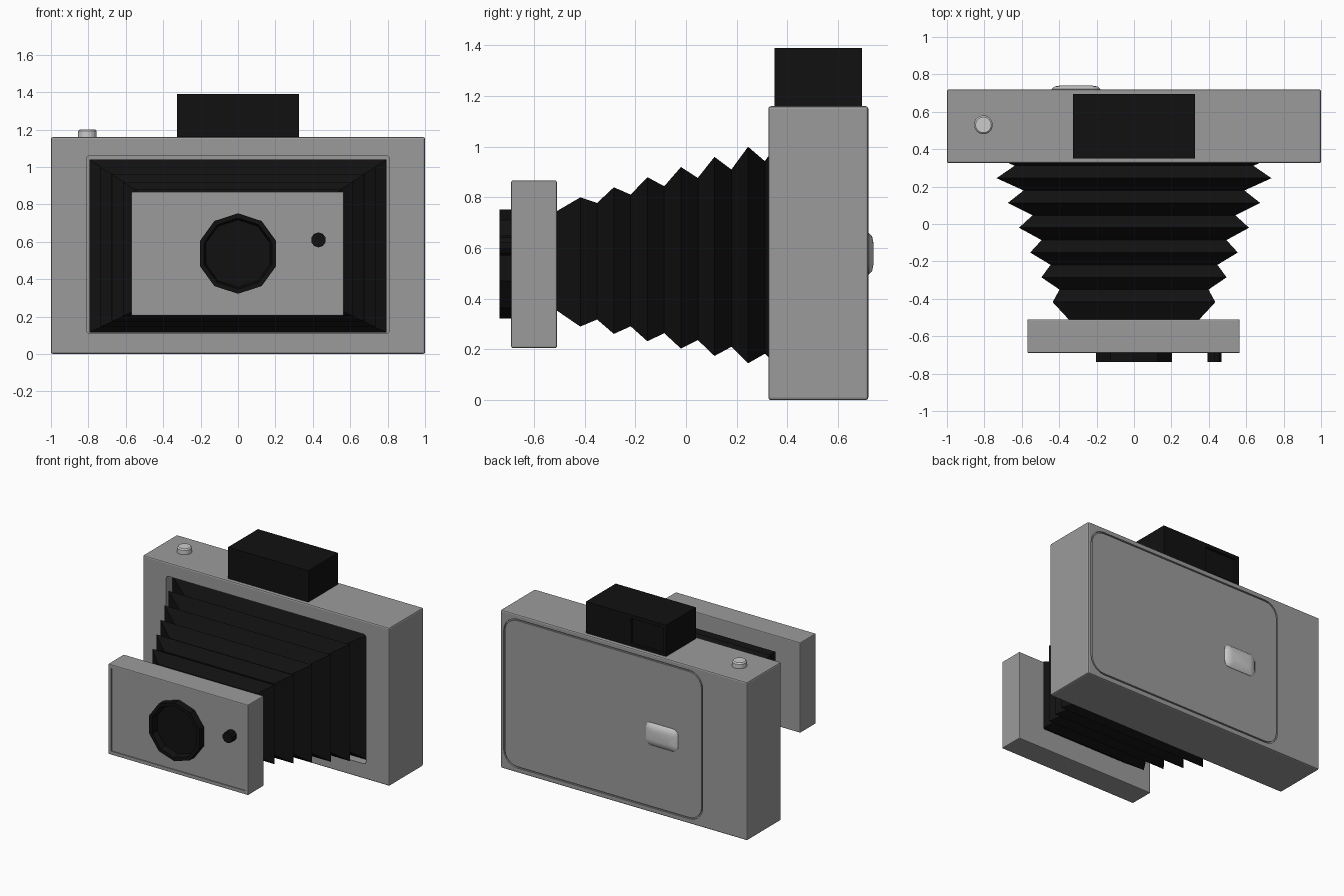
import bpy, bmesh, math

if "Cube" in bpy.data.objects:
    bpy.data.objects.remove(bpy.data.objects["Cube"])


def material(name, rgb):
    m = bpy.data.materials.new(name)
    m.diffuse_color = (*rgb, 1)
    m.use_nodes = True
    m.node_tree.nodes["Principled BSDF"].inputs["Base Color"].default_value = m.diffuse_color
    return m


BLACK = material("black", (0.0055, 0.0055, 0.0055))
GREY = material("dark_grey", (0.33, 0.33, 0.33))
LIGHT = material("light_metal", (0.7, 0.7, 0.7))


def rect(x0, x1, z0, z1, y, r=0.0, seg=5):
    """Loop of an optionally round-cornered rectangle facing y."""
    if r == 0:
        return [(x0, y, z0), (x1, y, z0), (x1, y, z1), (x0, y, z1)]
    pts = []
    corners = [(x1 - r, z1 - r), (x0 + r, z1 - r), (x0 + r, z0 + r), (x1 - r, z0 + r)]
    for i, (cx, cz) in enumerate(corners):
        for k in range(seg + 1):
            a = math.pi / 2 * (i + k / seg)
            pts.append((cx + r * math.cos(a), y, cz + r * math.sin(a)))
    return pts


def circle(cx, cz, y, r, n):
    angles = [2 * math.pi * (i + 0.5) / n for i in range(n)]
    return [(cx + r * math.cos(a), y, cz + r * math.sin(a)) for a in angles]


def loft(name, loops, mat=None, bevel=0, ring=False, smooth=False):
    """Skin a list of loops; cap the ends, or join last to first for a ring."""
    bm = bmesh.new()
    vs = [[bm.verts.new(p) for p in loop] for loop in loops]
    n = len(loops[0])
    for a, b in zip(vs, vs[1:] + ([vs[0]] if ring else [])):
        for i in range(n):
            j = (i + 1) % n
            bm.faces.new((a[i], a[j], b[j], b[i]))
    if not ring:
        bm.faces.new(vs[0])
        bm.faces.new(vs[-1])
    bmesh.ops.recalc_face_normals(bm, faces=bm.faces)
    if bevel:
        bmesh.ops.bevel(bm, geom=list(bm.edges), offset=bevel, segments=2,
                        profile=0.5, affect='EDGES')
    me = bpy.data.meshes.new(name)
    bm.to_mesh(me)
    bm.free()
    ob = bpy.data.objects.new(name, me)
    bpy.context.collection.objects.link(ob)
    if mat:
        me.materials.append(mat)
    if smooth:
        bpy.ops.object.select_all(action='DESELECT')
        ob.select_set(True)
        bpy.context.view_layer.objects.active = ob
        bpy.ops.object.shade_smooth_by_angle(angle=math.radians(40))
    return ob


def box(name, x0, x1, y0, y1, z0, z1, r=0.0, **kw):
    return loft(name, [rect(x0, x1, z0, z1, y0, r), rect(x0, x1, z0, z1, y1, r)], **kw)


def cut(target, cutter):
    """Subtract the cutter; it carries the target's material to the new faces."""
    cutter.data.materials.append(target.data.materials[0])
    mod = target.modifiers.new("cut", 'BOOLEAN')
    mod.operation, mod.solver, mod.object = 'DIFFERENCE', 'EXACT', cutter
    bpy.context.view_layer.objects.active = target
    bpy.ops.object.modifier_apply(modifier=mod.name)
    bpy.data.objects.remove(cutter)


# Camera body with bellows recess and the seam of the back door
body = box("camera_body", -1, 1, 0.325, 0.72, 0, 1.16, bevel=0.01, mat=GREY)
cut(body, box("recess_cutter", -0.81, 0.81, 0.2, 0.45, 0.11, 1.06, r=0.02))
outer = (-0.64, 0.975, 0.035, 1.125)
inner = (-0.63, 0.965, 0.045, 1.115)
cut(body, loft("door_seam_cutter", [rect(*outer, 0.708, 0.11), rect(*outer, 0.76, 0.11),
                                    rect(*inner, 0.76, 0.1), rect(*inner, 0.708, 0.1)],
               ring=True))

# Door latch, a low rounded bump
loft("door_latch", [rect(-0.44, -0.18, 0.495, 0.66, 0.71, 0.04),
                    rect(-0.44, -0.18, 0.495, 0.66, 0.722, 0.04),
                    rect(-0.425, -0.195, 0.51, 0.645, 0.735, 0.035),
                    rect(-0.39, -0.23, 0.54, 0.615, 0.741, 0.02)], mat=LIGHT, smooth=True)

# Shutter button on top (built facing y, then turned upright)
button = loft("shutter_button", [circle(0, 0, y, r, 20) for y, r in
                                 ((0.01, 0.05), (-0.032, 0.05), (-0.04, 0.042))],
              mat=LIGHT)
button.rotation_euler = (math.radians(-90), 0, 0)
button.location = (-0.805, 0.53, 1.16)

# Viewfinder housing with rear window
finder = box("viewfinder", -0.325, 0.325, 0.35, 0.695, 1.15, 1.39, mat=BLACK)
cut(finder, box("window_cutter", -0.3, -0.04, 0.675, 0.75, 1.18, 1.365))

# Bellows: alternating valley and peak frames tapering forward
frames = [rect(-0.676, 0.676, 0.165, 0.976, 0.452)]
for i in range(-1, 6):
    y, px = 0.245 - 0.1325 * i, 0.735 - 0.06 * i
    frames.append(rect(-px, px, 0.145 + 0.029 * i, 1.0 - 0.04 * i, y))
    if i < 5:
        vx = 0.59 - 0.048 * i
        frames.append(rect(-vx, vx, 0.21 + 0.027 * i, 0.91 - 0.033 * i, y - 0.066))
frames.append(rect(-0.34, 0.34, 0.36, 0.74, -0.52))
loft("bellows", frames, mat=BLACK)

# Lens board with a shallow inset front panel
board = box("lens_board", -0.57, 0.565, -0.69, -0.51, 0.205, 0.867, bevel=0.006, mat=GREY)
cut(board, box("panel_cutter", -0.545, 0.54, -0.75, -0.683, 0.232, 0.84))

# Faceted lens barrel, open cup
loft("lens_barrel", [circle(0, 0.537, y, r, 10) for y, r in
                     ((-0.67, 0.215), (-0.737, 0.215), (-0.737, 0.19), (-0.69, 0.18))],
     mat=BLACK)

# Small knob beside the lens
loft("front_knob", [circle(0.43, 0.61, y, 0.04, 10) for y in (-0.67, -0.737)], mat=BLACK)
